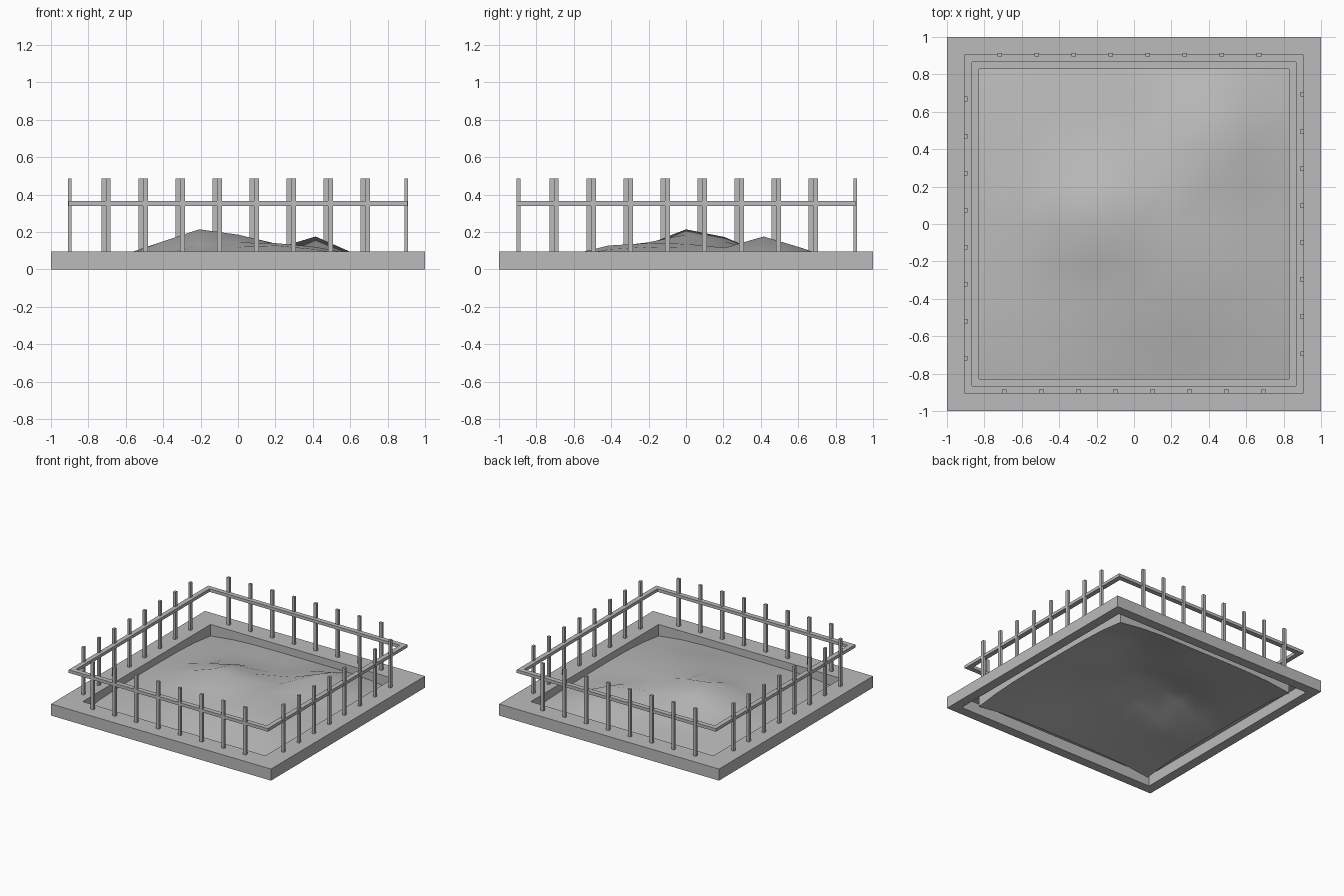
import bpy, bmesh, math
from mathutils import Matrix

cube = bpy.data.objects.get("Cube")
if cube:
    bpy.data.objects.remove(cube, do_unlink=True)

grey = bpy.data.materials.new("concrete grey")
grey.use_nodes = True
COLOUR = (0.5, 0.5, 0.5, 1)
grey.diffuse_color = COLOUR
grey.node_tree.nodes["Principled BSDF"].inputs["Base Color"].default_value = COLOUR

INNER, TOP = 0.83, 0.095


def finish(bm, name, smooth=False):
    mesh = bpy.data.meshes.new(name)
    bm.to_mesh(mesh)
    bm.free()
    mesh.materials.append(grey)
    for p in mesh.polygons:
        p.use_smooth = smooth
    obj = bpy.data.objects.new(name, mesh)
    bpy.context.collection.objects.link(obj)
    return obj


def square_ring(name, profile, closed=True):
    """Sweep a (radius, height) profile around a square."""
    bm = bmesh.new()
    corners = [(1, -1), (1, 1), (-1, 1), (-1, -1)]
    loops = [[bm.verts.new((r * x, r * y, z)) for x, y in corners] for r, z in profile]
    for i in range(len(loops) if closed else len(loops) - 1):
        a, b = loops[i], loops[(i + 1) % len(loops)]
        for k in range(4):
            n = (k + 1) % 4
            bm.faces.new((a[k], a[n], b[n], b[k]))
    bmesh.ops.recalc_face_normals(bm, faces=bm.faces)
    return finish(bm, name)


# Hollow kerb, open underneath
square_ring("kerb", [(INNER, TOP), (1, TOP), (1, 0), (0.92, 0), (0.92, 0.09), (INNER, 0.09)])

# Handrail
square_ring("handrail", [(0.865, 0.34), (0.905, 0.34), (0.905, 0.365), (0.865, 0.365)])

# Uneven ground: mounds as (x, y, height, spread in x, spread in y)
MOUNDS = [(-0.18, 0.06, 0.15, 0.30, 0.24), (0.42, 0.46, 0.11, 0.17, 0.2),
          (0.15, -0.35, 0.06, 0.4, 0.25), (0.35, 0, 0.04, 0.3, 0.3)]


def ground_height(x, y):
    u, v = x / INNER, y / INNER
    base = 0.07 * (1 - 0.5 * (u ** 4 + v ** 4))
    return base + sum(h * math.exp(-((x - a) / s) ** 2 - ((y - b) / t) ** 2)
                      for a, b, h, s, t in MOUNDS)


bm = bmesh.new()
bmesh.ops.create_grid(bm, x_segments=8, y_segments=8, size=INNER)
for v in bm.verts:
    v.co.z = ground_height(v.co.x, v.co.y)
rim = [[v.co.copy() for v in e.verts] for e in bm.edges if e.is_boundary]
finish(bm, "ground", smooth=True)

# Inner lining, from the edge of the ground up to the kerb top
bm = bmesh.new()
for a, b in rim:
    if (a.x * b.y - a.y * b.x) > 0:
        a, b = b, a
    high = [p.xy.to_3d() for p in (b, a)]
    for p in high:
        p.z = TOP
    bm.faces.new([bm.verts.new(p) for p in (a, b, *high)])
bmesh.ops.remove_doubles(bm, verts=bm.verts, dist=0.0001)
finish(bm, "inner_lining")

# Railing posts: side name, turn, distance out, middle of the row
SIDES = [("front", 0, 0.895, 0), ("right", 1, 0.9, 0),
         ("back", 2, 0.905, 0.025), ("left", 3, 0.9, 0.025)]
for side, turn, out, shift in SIDES:
    bm = bmesh.new()
    for i in range(8):
        along = (i - 3.5) * 0.198 + shift
        place = Matrix.Translation((along, -out, (TOP + 0.485) / 2))
        size = Matrix.Diagonal((0.025, 0.02, 0.485 - TOP, 1))
        spin = Matrix.Rotation(turn * math.pi / 2, 4, "Z")
        bmesh.ops.create_cube(bm, size=1, matrix=spin @ place @ size)
    finish(bm, side + "_posts")
